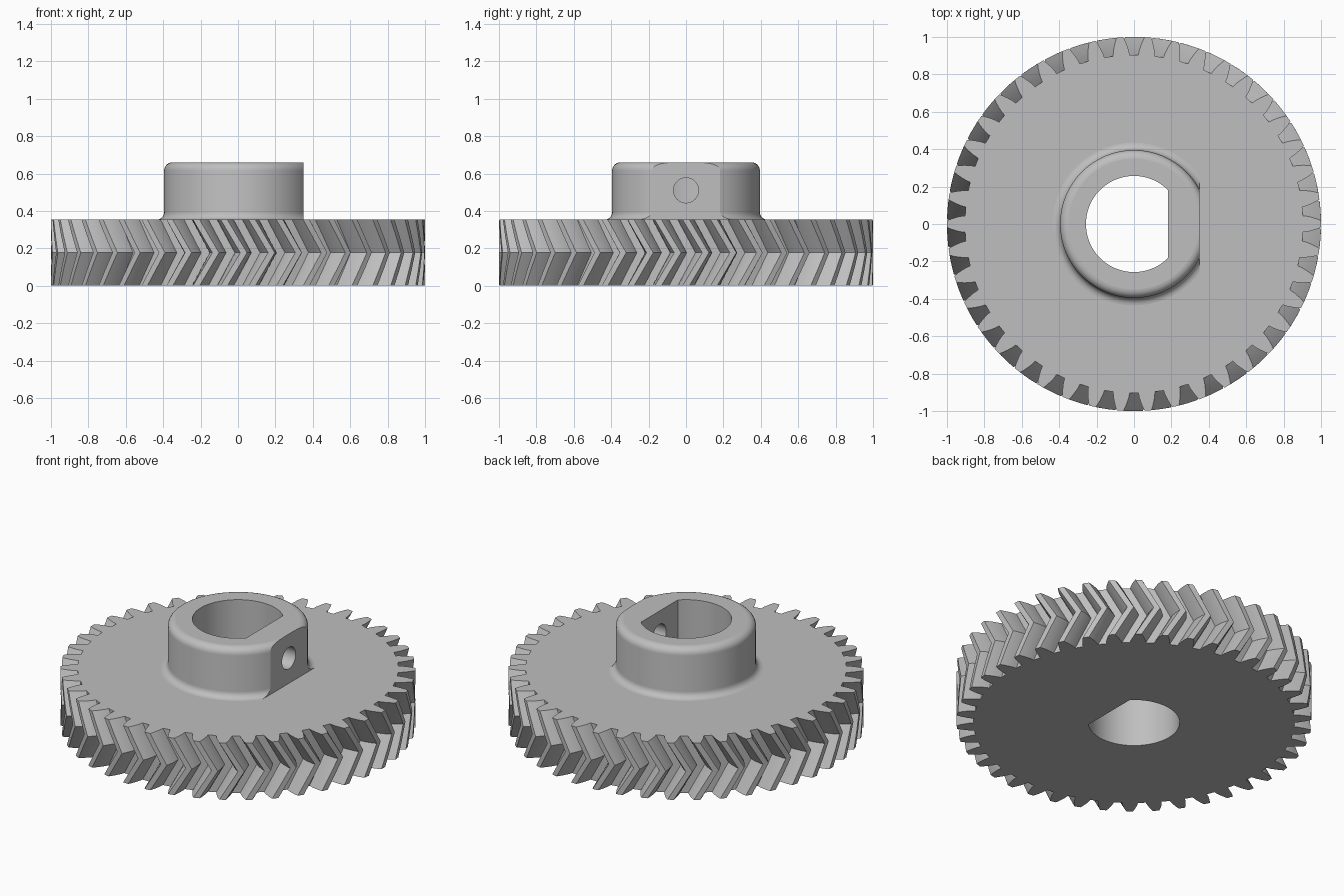
import bpy
import bmesh
import math

if "Cube" in bpy.data.objects:
    bpy.data.objects.remove(bpy.data.objects["Cube"], do_unlink=True)

TEETH = 42
GEAR_TOP = 0.353
HUB_TOP = 0.66
TWIST = 0.105          # rotation of the teeth at mid height

grey = bpy.data.materials.new("light_grey")
grey.use_nodes = True
grey.diffuse_color = (0.52, 0.52, 0.52, 1)
grey.node_tree.nodes["Principled BSDF"].inputs["Base Color"].default_value = grey.diffuse_color


def polar(r, a):
    return r * math.cos(a), r * math.sin(a)


def loft(name, rings):
    """Solid through closed rings of equal length, capped at both ends."""
    bm = bmesh.new()
    loops = [[bm.verts.new(p) for p in ring] for ring in rings]
    n = len(loops[0])
    for low, high in zip(loops, loops[1:]):
        for i in range(n):
            j = (i + 1) % n
            bm.faces.new((low[i], low[j], high[j], high[i]))
    bm.faces.new(loops[0][::-1])
    bm.faces.new(loops[-1])
    bmesh.ops.recalc_face_normals(bm, faces=bm.faces)
    mesh = bpy.data.meshes.new(name)
    bm.to_mesh(mesh)
    bm.free()
    mesh.materials.append(grey)
    ob = bpy.data.objects.new(name, mesh)
    bpy.context.collection.objects.link(ob)
    return ob


def circle(r, z, n=96):
    return [(*polar(r, math.tau * i / n), z) for i in range(n)]


def combine(target, tool, operation):
    """Apply a boolean and discard the tool."""
    mod = target.modifiers.new("boolean", "BOOLEAN")
    mod.operation = operation
    mod.solver = "EXACT"
    mod.object = tool
    bpy.ops.object.select_all(action="DESELECT")
    bpy.context.view_layer.objects.active = target
    target.select_set(True)
    bpy.ops.object.modifier_apply(modifier=mod.name)
    bpy.data.objects.remove(tool, do_unlink=True)


# Herringbone gear: one tooth outline repeated, twisted to mid height and back
half_tooth = [(0.904, 0.049), (0.93, 0.044), (0.955, 0.036), (0.98, 0.027), (1.0, 0.018)]
tooth = [(r, -a) for r, a in half_tooth] + [(r, a) for r, a in reversed(half_tooth)]


def gear_ring(level):
    turn = TWIST * (1 - abs(2 * level - 1))
    return [(*polar(r, a + turn + math.tau * k / TEETH), GEAR_TOP * level)
            for k in range(TEETH) for r, a in tooth]


gear = loft("herringbone_gear", [gear_ring(i / 4) for i in range(5)])

# Hub: turned profile with a fillet at the foot and a rounded top edge
HUB_R, FOOT, ROUND = 0.395, 0.04, 0.045
quarter = [math.pi / 2 * i / 6 for i in range(7)]
profile = [(HUB_R + FOOT, GEAR_TOP - 0.05)]
profile += [(HUB_R + FOOT * (1 - math.sin(a)), GEAR_TOP + FOOT * (1 - math.cos(a))) for a in quarter]
profile += [(HUB_R - ROUND * (1 - math.cos(a)), HUB_TOP - ROUND * (1 - math.sin(a))) for a in quarter]
hub = loft("hub", [circle(r, z) for r, z in profile])

# Flat on the side of the hub
box = [(0.35, -0.6), (0.7, -0.6), (0.7, 0.6), (0.35, 0.6)]
flat = loft("flat_cutter", [[(x, y, z) for x, y in box] for z in (0, 1)])
combine(hub, flat, "DIFFERENCE")
combine(gear, hub, "UNION")

# D-shaped bore through gear and hub
BORE, BORE_FLAT = 0.257, 0.183
start = math.acos(BORE_FLAT / BORE)
arc = [polar(BORE, start + (math.tau - 2 * start) * i / 64) for i in range(65)]
bore = loft("bore_cutter", [[(x, y, z) for x, y in arc] for z in (-0.2, 1)])
combine(gear, bore, "DIFFERENCE")

# Round set-screw hole through the flat
screw = loft("screw_cutter", [[(x, y, z + 0.51) for y, z, _ in circle(0.067, 0, 40)]
                              for x in (0.1, 0.6)])
combine(gear, screw, "DIFFERENCE")

# Smooth curved walls, crisp borders around the level faces
bpy.ops.object.shade_smooth_by_angle(angle=math.radians(25))
bm = bmesh.new()
bm.from_mesh(gear.data)
for edge in bm.edges:
    if any(abs(f.normal.z) > 0.999 for f in edge.link_faces):
        edge.smooth = False
bm.to_mesh(gear.data)
bm.free()
